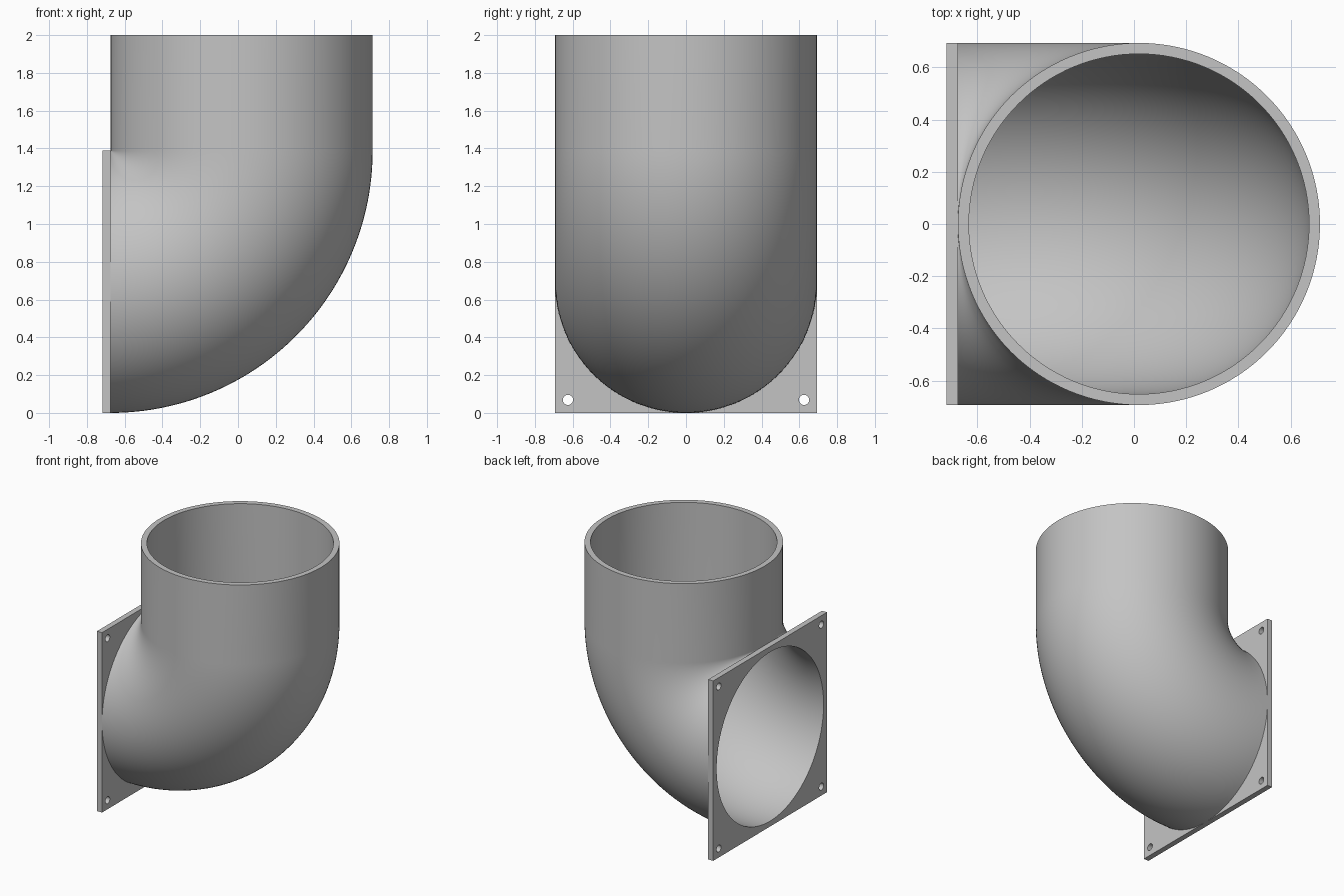
import bpy
import bmesh
from math import sin, cos, pi

cube = bpy.data.objects.get("Cube")
if cube:
    bpy.data.objects.remove(cube, do_unlink=True)

R = 0.694               # outer pipe radius, also the bend radius
BORE = 0.652            # inner pipe radius
FACE_X = -0.675         # where the pipe meets the flange
THICK = 0.043           # flange thickness
TOP = 2.0
SEGMENTS, BEND_STEPS = 128, 48

grey = bpy.data.materials.new("light_grey")
grey.use_nodes = True
grey.diffuse_color = (0.55, 0.55, 0.55, 1)
grey.node_tree.nodes["Principled BSDF"].inputs["Base Color"].default_value = grey.diffuse_color


def activate(obj):
    bpy.ops.object.select_all(action='DESELECT')
    obj.select_set(True)
    bpy.context.view_layer.objects.active = obj


def circle(radius, cx=0, cy=0, n=SEGMENTS):
    return [(cx + radius * cos(2 * pi * i / n), cy + radius * sin(2 * pi * i / n))
            for i in range(n)]


def shell_rings(bm, radius):
    """Rings through the quarter bend, then one at the top of the straight pipe."""
    rings = []
    for step in range(BEND_STEPS + 1):
        t = pi / 2 * step / BEND_STEPS
        rings.append([bm.verts.new((FACE_X + (R + u) * sin(t), v, 2 * R - (R + u) * cos(t)))
                      for u, v in circle(radius)])
    rings.append([bm.verts.new((FACE_X + R + u, v, TOP)) for u, v in circle(radius)])
    return rings


# Elbow pipe: bore upwards, over the rim, and down the outside
bm = bmesh.new()
rings = shell_rings(bm, BORE) + shell_rings(bm, R)[::-1]
for a, b in zip(rings, rings[1:]):
    for i in range(SEGMENTS):
        j = (i + 1) % SEGMENTS
        bm.faces.new((a[i], a[j], b[j], b[i]))
bmesh.ops.remove_doubles(bm, verts=bm.verts, dist=0.00001)
bmesh.ops.recalc_face_normals(bm, faces=bm.faces)
mesh = bpy.data.meshes.new("elbow_pipe")
bm.to_mesh(mesh)
bm.free()
pipe = bpy.data.objects.new("elbow_pipe", mesh)
bpy.context.collection.objects.link(pipe)
mesh.materials.append(grey)
activate(pipe)
bpy.ops.object.shade_smooth_by_angle(angle=pi / 5)

# Square flange with the bore and four screw holes
outline = [(-R, -R), (R, -R), (R, R), (-R, R)]
holes = [circle(0.027, sx * 0.625, sy * 0.625, 32) for sx in (-1, 1) for sy in (-1, 1)]
curve = bpy.data.curves.new("square_flange", 'CURVE')
curve.dimensions = '2D'
curve.fill_mode = 'BOTH'
curve.extrude = THICK / 2
for points in [outline, circle(BORE)] + holes:
    spline = curve.splines.new('POLY')
    spline.points.add(len(points) - 1)
    for p, (x, y) in zip(spline.points, points):
        p.co = (x, y, 0, 1)
    spline.use_cyclic_u = True
flange = bpy.data.objects.new("square_flange", curve)
bpy.context.collection.objects.link(flange)
flange.rotation_euler = (pi / 2, 0, pi / 2)
flange.location = (FACE_X - THICK / 2, 0, R)
curve.materials.append(grey)
activate(flange)
bpy.ops.object.convert(target='MESH')
bpy.ops.object.transform_apply(location=True, rotation=True, scale=True)
bpy.ops.object.shade_smooth_by_angle(angle=pi / 6)
